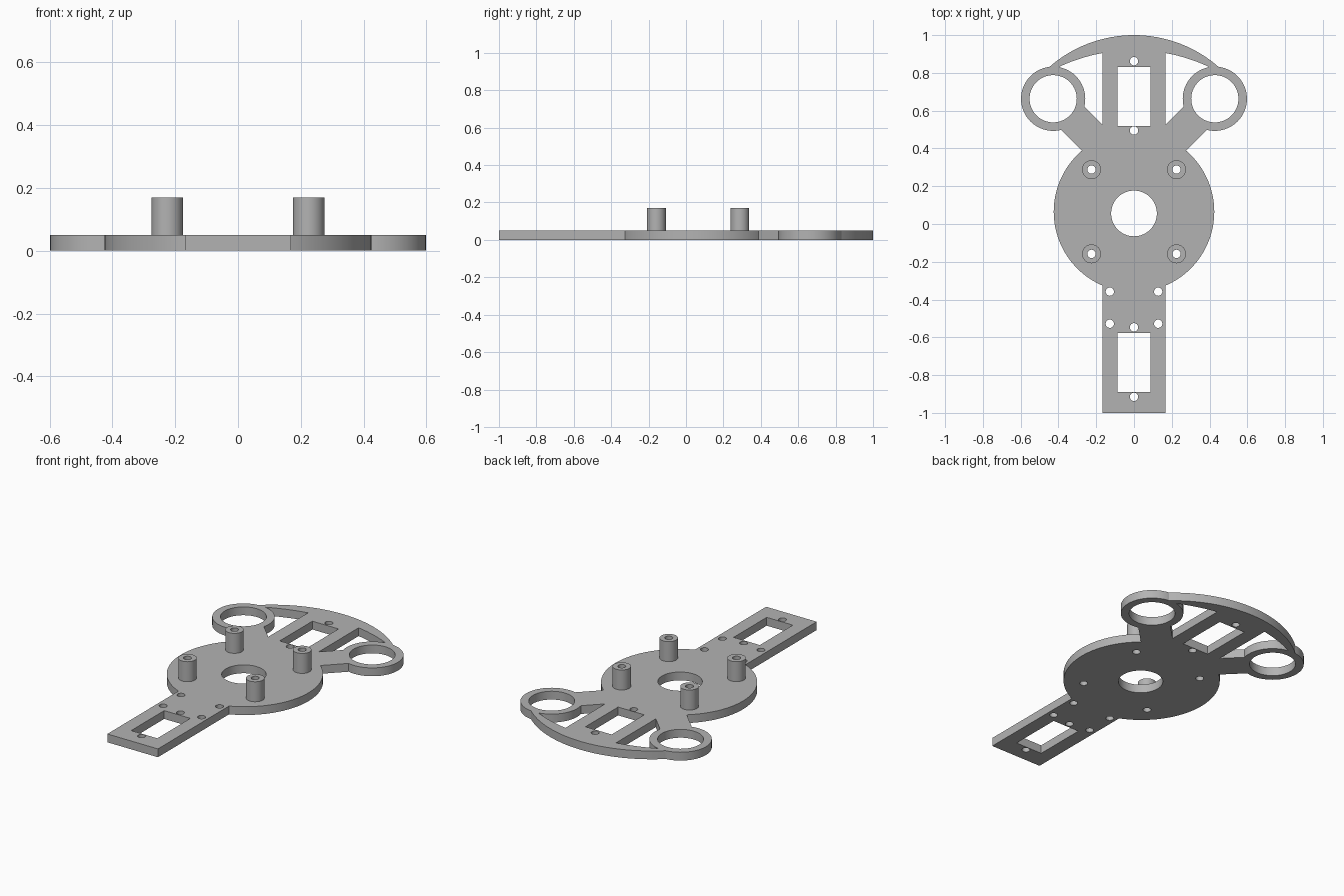
import bpy, bmesh, math
from mathutils import Vector

if "Cube" in bpy.data.objects:
    bpy.data.objects.remove(bpy.data.objects["Cube"])

THICK, POST_TOP = 0.05, 0.17
CENTRE_Y = 0.065
HALF_STEM = 0.168
SIDES = (-1, 1)

grey = bpy.data.materials.new("plain grey")
grey.use_nodes = True
colour = (0.45, 0.45, 0.45, 1)
grey.diffuse_color = colour
grey.node_tree.nodes["Principled BSDF"].inputs["Base Color"].default_value = colour


def prism(name, points, z0=0.0, z1=THICK):
    """Extrude a closed outline straight up."""
    bm = bmesh.new()
    face = bm.faces.new([bm.verts.new((x, y, z0)) for x, y in points])
    top = bmesh.ops.extrude_face_region(bm, geom=[face])["geom"]
    bmesh.ops.translate(bm, vec=(0, 0, z1 - z0),
                        verts=[v for v in top if isinstance(v, bmesh.types.BMVert)])
    bmesh.ops.recalc_face_normals(bm, faces=bm.faces)
    mesh = bpy.data.meshes.new(name)
    bm.to_mesh(mesh)
    bm.free()
    mesh.materials.append(grey)
    obj = bpy.data.objects.new(name, mesh)
    bpy.context.collection.objects.link(obj)
    return obj


def circle(x, y, r, n=64):
    return [(x + r * math.cos(2 * math.pi * i / n),
             y + r * math.sin(2 * math.pi * i / n)) for i in range(n)]


def box(x0, x1, y0, y1):
    return [(x0, y0), (x1, y0), (x1, y1), (x0, y1)]


def combine(target, outline, operation, z0=0.0, z1=THICK):
    """Join an outline to the target, or cut it away."""
    tool = prism("tool", outline, z0, z1)
    tool.hide_render = True
    mod = target.modifiers.new("combine", "BOOLEAN")
    mod.operation, mod.solver, mod.object = operation, "EXACT", tool
    bpy.context.view_layer.objects.active = target
    bpy.ops.object.modifier_apply(modifier=mod.name)
    bpy.data.objects.remove(tool)


def finish(obj):
    bpy.ops.object.select_all(action="DESELECT")
    obj.select_set(True)
    bpy.context.view_layer.objects.active = obj
    bpy.ops.object.shade_smooth_by_angle(angle=math.radians(30))


def arc(cy, r, half, n=32):
    """Arc over the y axis from -half to +half in x."""
    a = math.asin(half / r)
    return [(r * math.sin(t), cy + r * math.cos(t))
            for t in (a * (2 * i / n - 1) for i in range(n + 1))]


# Base plate: round body, long stem, front bumper arc
plate = prism("base_plate", circle(0, CENTRE_Y, 0.425, 128))
combine(plate, box(-HALF_STEM, HALF_STEM, -1, 0.95), "UNION")
bumper = arc(0.32, 0.68, 0.45) + arc(-0.016, 0.936, 0.41)[::-1]
combine(plate, bumper, "UNION")

# Diagonal arms and sensor rings
ring_x, ring_y, arm_half = 0.428, 0.663, 0.0875
for s in SIDES:
    along = Vector((s, 1)).normalized()
    across = Vector((-along.y, along.x)) * arm_half
    end = Vector((s * ring_x, ring_y))
    start = end - along * 0.5
    arm = [start + across, start - across, end - across, end + across]
    combine(plate, [tuple(p) for p in arm], "UNION")
    combine(plate, circle(ring_x * s, ring_y, 0.17), "UNION")

# Openings: rings, centre bore, rectangular windows, screw holes
posts = [(s * 0.225, CENTRE_Y + t * 0.223) for s in SIDES for t in SIDES]
screws = [(0, 0.862), (0, 0.495), (0, -0.547), (0, -0.915)]
screws += [(s * 0.128, y) for s in SIDES for y in (-0.358, -0.528)]
cuts = [circle(s * ring_x, ring_y, 0.125) for s in SIDES]
cuts.append(circle(0, 0.056, 0.121))
cuts += [box(-0.087, 0.087, *span) for span in ((0.52, 0.83), (-0.89, -0.576))]
cuts += [circle(x, y, 0.022, 32) for x, y in screws + posts]
for outline in cuts:
    combine(plate, outline, "DIFFERENCE", -0.1, 0.3)
finish(plate)

# Hollow standoff posts
for i, (x, y) in enumerate(posts):
    post = prism(f"standoff_{i + 1}", circle(x, y, 0.05, 48), THICK, POST_TOP)
    combine(post, circle(x, y, 0.022, 32), "DIFFERENCE", -0.1, 0.3)
    finish(post)
